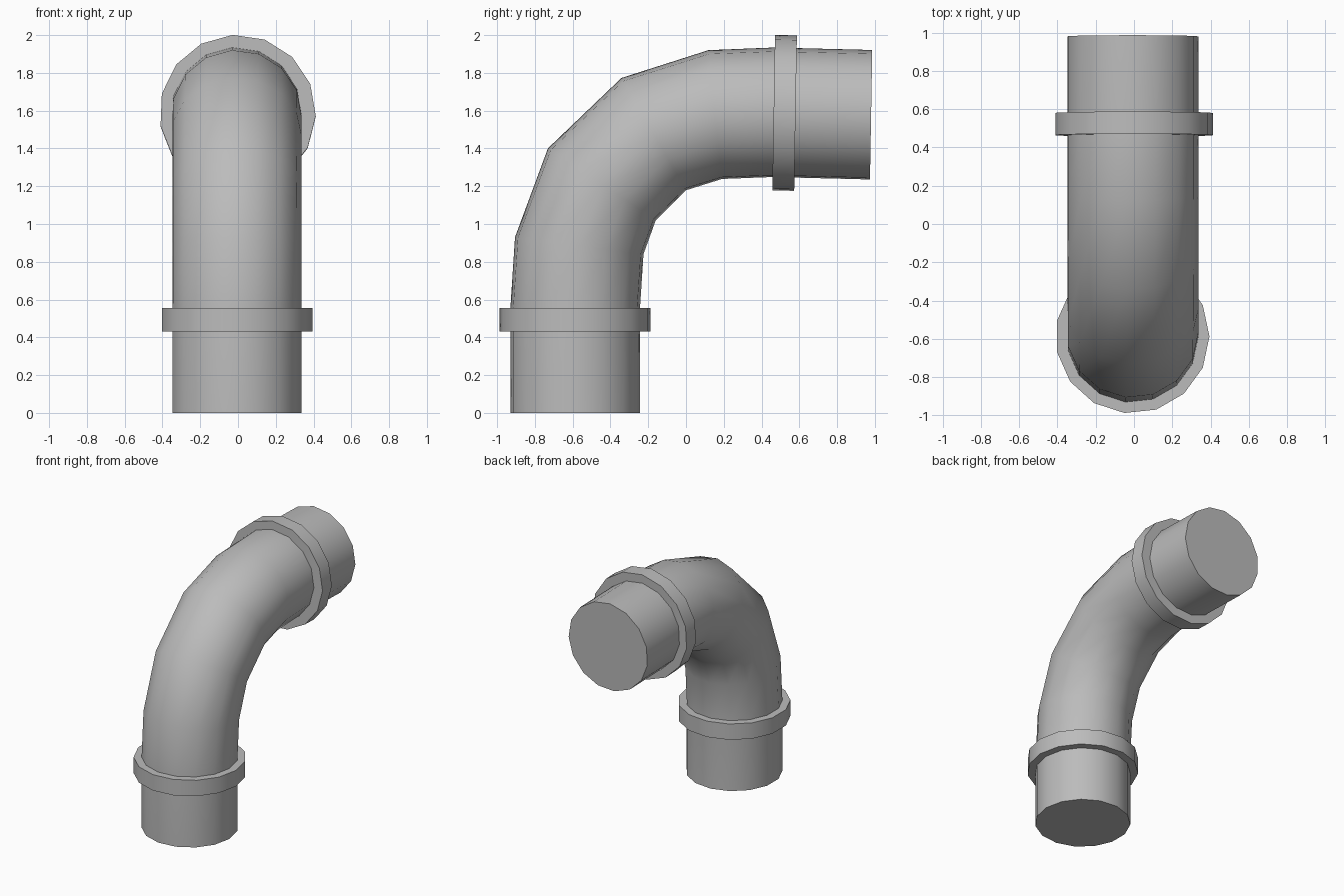
import bpy, bmesh, math

SIDES = 15

cube = bpy.data.objects.get("Cube")
if cube:
    bpy.data.objects.remove(cube, do_unlink=True)

grey = bpy.data.materials.new("pipe grey")
grey.use_nodes = True
colour = (0.5, 0.5, 0.5, 1)
grey.diffuse_color = colour
grey.node_tree.nodes["Principled BSDF"].inputs["Base Color"].default_value = colour


def sweep(name, x, radius, path):
    """Skin rings along a path of (y, z, tilt from vertical) and cap both ends."""
    bm = bmesh.new()
    rings = []
    for y, z, tilt in path:
        t = math.radians(tilt)
        ring = []
        for i in range(SIDES):
            # the section twists slightly as the bend turns
            a = math.tau * i / SIDES + t * 0.025
            u, v = radius * math.cos(a), radius * math.sin(a)
            ring.append(bm.verts.new((x + u, y + v * math.cos(t), z - v * math.sin(t))))
        rings.append(ring)
    for low, high in zip(rings, rings[1:]):
        for i in range(SIDES):
            j = (i + 1) % SIDES
            bm.faces.new((low[i], low[j], high[j], high[i]))
    bm.faces.new(rings[0][::-1])
    bm.faces.new(rings[-1])
    bmesh.ops.recalc_face_normals(bm, faces=bm.faces)
    mesh = bpy.data.meshes.new(name)
    bm.to_mesh(mesh)
    bm.free()
    mesh.materials.append(grey)
    obj = bpy.data.objects.new(name, mesh)
    bpy.context.collection.objects.link(obj)
    bpy.ops.object.select_all(action="DESELECT")
    obj.select_set(True)
    bpy.context.view_layer.objects.active = obj
    bpy.ops.object.shade_smooth_by_angle(angle=math.radians(35))


# Bent pipe with straight stubs at both ends
sweep("elbow_pipe", -0.008, 0.345, [
    (-0.587, 0, 0), (-0.587, 0.55, 0),
    (-0.565, 0.885, 7.5), (-0.445, 1.21, 33.7),
    (-0.17, 1.475, 60), (0.155, 1.578, 84),
    (0.46, 1.59, 91), (0.98, 1.577, 91)])

# Collars
sweep("lower_collar", -0.008, 0.402, [(-0.587, 0.43, 0), (-0.587, 0.555, 0)])
sweep("upper_collar", -0.002, 0.414, [(0.464, 1.588, 91), (0.58, 1.585, 91)])
